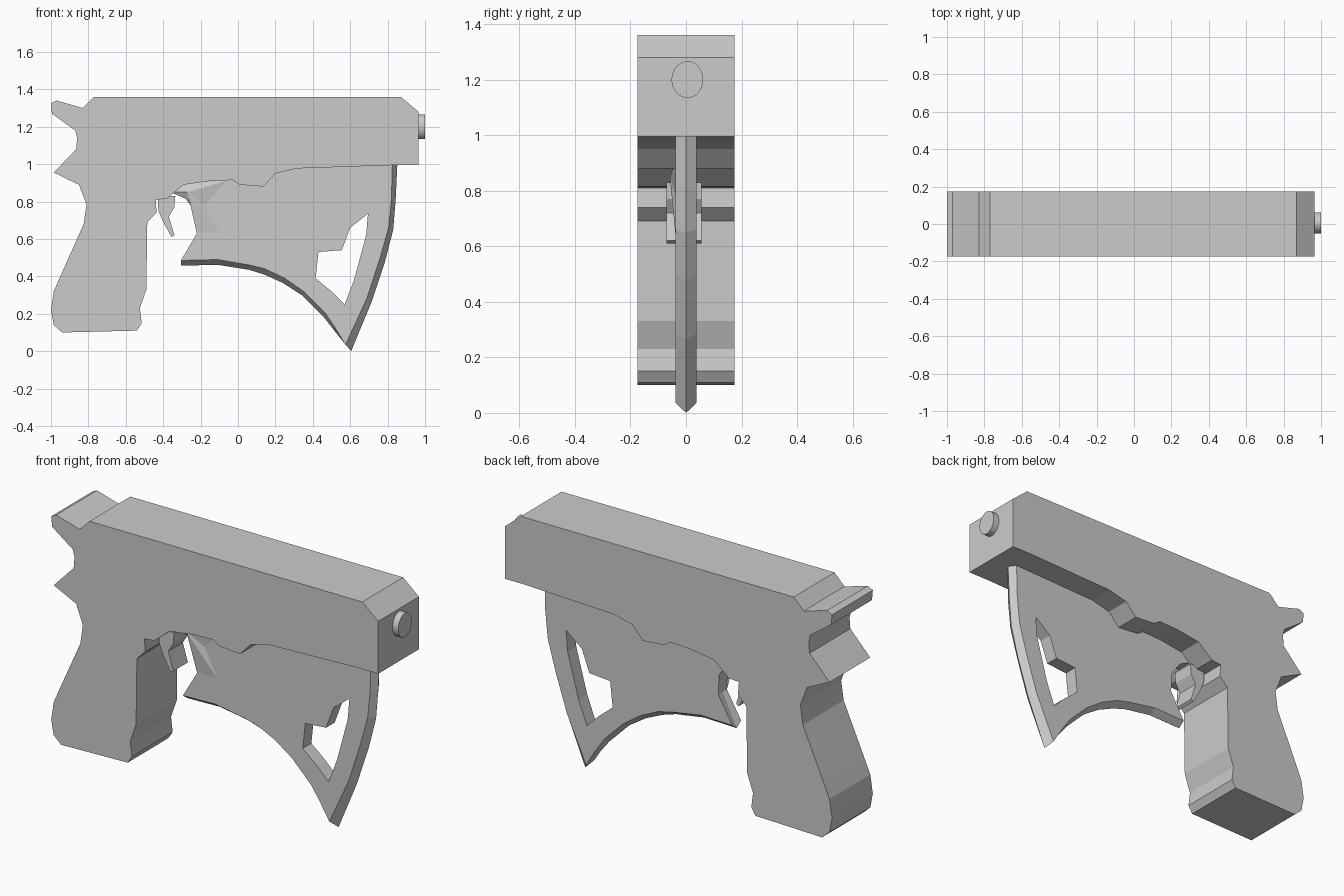
import bpy, bmesh

if "Cube" in bpy.data.objects:
    bpy.data.objects.remove(bpy.data.objects["Cube"])


def make_object(name, bm):
    bmesh.ops.recalc_face_normals(bm, faces=bm.faces)
    mesh = bpy.data.meshes.new(name)
    bm.to_mesh(mesh)
    bm.free()
    obj = bpy.data.objects.new(name, mesh)
    bpy.context.collection.objects.link(obj)
    return obj


def loft(name, layers):
    """Join matching (y, xz outline) layers and cap both ends."""
    bm = bmesh.new()
    rings = [[bm.verts.new((x, y, z)) for x, z in pts] for y, pts in layers]
    n = len(rings[0])
    for a, b in zip(rings, rings[1:]):
        for i in range(n):
            j = (i + 1) % n
            bm.faces.new((a[i], a[j], b[j], b[i]))
    bm.faces.new(rings[0])
    bm.faces.new(rings[-1])
    return make_object(name, bm)


def prism(name, pts, y0, y1):
    return loft(name, [(y0, pts), (y1, pts)])


# Body and grip, one extruded side profile
body = [(-1, 1.325), (-.97, 1.34), (-.83, 1.30), (-.77, 1.36), (.87, 1.36),
        (.965, 1.28), (.965, .995), (.84, .995), (.315, .977), (.20, .95),
        (.135, .88), (.01, .89), (-.03, .915), (-.15, .91), (-.29, .89),
        (-.38, .815), (-.44, .81), (-.435, .74), (-.485, .69), (-.49, .33),
        (-.525, .23), (-.515, .15), (-.54, .11), (-.94, .10), (-.985, .14),
        (-1, .22), (-.985, .32), (-.95, .40), (-.825, .68), (-.81, .785),
        (-.85, .89), (-.985, .955), (-.865, 1.08), (-.86, 1.14),
        (-.87, 1.18), (-.995, 1.27)]
prism("body", body, -.175, .175)

# Muzzle stub
bm = bmesh.new()
bmesh.ops.create_cone(bm, cap_ends=True, segments=32, radius1=1, radius2=1, depth=1)
for v in bm.verts:
    x, y, z = v.co
    v.co = (.975 + z * .05, .005 + y * .057, 1.2 + x * .066)
make_object("muzzle", bm)

# Guard blade: flat sides meeting in a ridge along the outer edge
outer = [(.825, 1.0), (.82, .81), (.805, .66), (.76, .50), (.69, .285),
         (.575, .035), (.51, .14), (.465, .205), (.35, .32), (.25, .39),
         (.145, .44), (.065, .46), (-.11, .49), (-.305, .485)]
ridge = [(.852, 1.0), (.843, .81), (.83, .65), (.785, .475), (.715, .265),
         (.605, 0), (.515, .11), (.46, .18), (.34, .30), (.24, .365),
         (.14, .41), (.06, .435), (-.11, .462), (-.305, .457)]
inner = [(-.22, .63), (-.225, .74), (-.28, .815), (-.35, .85), (-.29, .90),
         (-.03, .925), (.13, .90), (.20, .96), (.32, 1.0)]
blade = loft("guard_blade", [(-.037, outer + inner), (0, ridge + inner),
                             (.037, outer + inner)])

# Opening through the blade
opening = [(.695, .735), (.60, .66), (.555, .54), (.43, .53), (.415, .39),
           (.50, .32), (.57, .25), (.62, .38), (.685, .62)]
cutter = prism("opening_cutter", opening, -.2, .2)
cutter.hide_render = True
cutter.hide_viewport = True
cut = blade.modifiers.new("opening", 'BOOLEAN')
cut.operation = 'DIFFERENCE'
cut.solver = 'EXACT'
cut.object = cutter

# Faceted bulge on the blade beside the trigger
rim = [(-.36, .85), (-.29, .90), (-.05, .915), (-.17, .78), (-.09, .62),
       (-.22, .63), (-.225, .74), (-.28, .815)]
bm = bmesh.new()
base = [bm.verts.new((x, -.036, z)) for x, z in rim]
peak = bm.verts.new((-.27, -.058, .85))
for i in range(len(base)):
    bm.faces.new((base[i - 1], base[i], peak))
bm.faces.new(base)
make_object("blade_bulge", bm)

# Trigger
trigger = [(-.43, .83), (-.425, .75), (-.40, .69), (-.355, .61), (-.34, .62),
           (-.37, .72), (-.34, .77), (-.335, .83)]
prism("trigger", trigger, -.07, .055)
